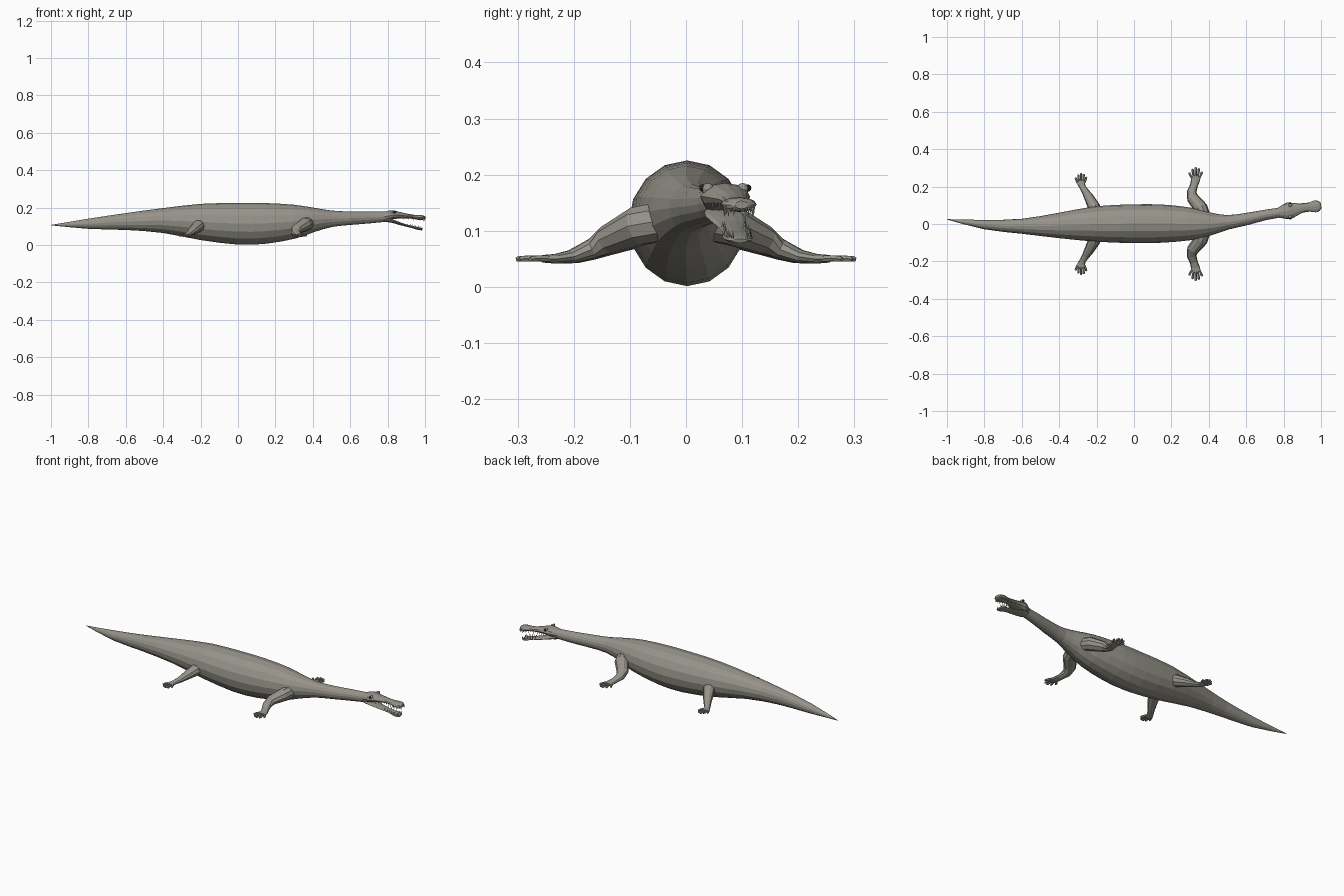
import bpy, bmesh, math
from mathutils import Vector, Matrix

if "Cube" in bpy.data.objects:
    bpy.data.objects.remove(bpy.data.objects["Cube"])


def material(name, rgb):
    m = bpy.data.materials.new(name)
    m.diffuse_color = (*rgb, 1)
    m.use_nodes = True
    m.node_tree.nodes["Principled BSDF"].inputs["Base Color"].default_value = m.diffuse_color
    return m


SKIN = material("skin", (0.30, 0.29, 0.25))
BLACK = material("eye_black", (0.015, 0.015, 0.015))
IVORY = material("tooth", (0.42, 0.41, 0.36))


def finish(name, bm, mat):
    bmesh.ops.recalc_face_normals(bm, faces=bm.faces)
    me = bpy.data.meshes.new(name)
    bm.to_mesh(me)
    bm.free()
    ob = bpy.data.objects.new(name, me)
    bpy.context.collection.objects.link(ob)
    me.materials.append(mat)
    return ob


def refine(secs, k):
    """Catmull-Rom subdivision of a section list (x, y, z, half width, half height)."""
    out = []
    for i in range(len(secs) - 1):
        a, b, c, d = (secs[min(max(j, 0), len(secs) - 1)] for j in (i - 1, i, i + 1, i + 2))
        for s in range(k):
            t = s / k
            out.append(tuple(0.5 * (2 * q + (r - p) * t + (2 * p - 5 * q + 4 * r - u) * t * t
                                    + (3 * q - p - 3 * r + u) * t ** 3)
                             for p, q, r, u in zip(a, b, c, d)))
    return out + [secs[-1]]


def loft(bm, secs, n):
    """Elliptical tube whose rings stand square to the path."""
    rings = []
    for i, (x, y, z, w, h) in enumerate(secs):
        t = (Vector(secs[min(i + 1, len(secs) - 1)][:3]) - Vector(secs[max(i - 1, 0)][:3])).normalized()
        side = Vector((0, 0, 1)).cross(t).normalized()
        up = t.cross(side)
        rings.append([bm.verts.new(Vector((x, y, z)) + side * w * math.cos(a) + up * h * math.sin(a))
                      for a in (2 * math.pi * k / n for k in range(n))])
    for r, s in zip(rings, rings[1:]):
        for k in range(n):
            bm.faces.new((r[k], r[(k + 1) % n], s[(k + 1) % n], s[k]))
    bm.faces.new(rings[0])
    bm.faces.new(rings[-1])


# Tail, trunk and neck: x, z top, z bottom, y left, y right
outline = [(-1, .107, .105, .026, .024), (-.8, .140, .086, .022, -.028),
           (-.6, .170, .080, .028, -.052), (-.4, .197, .064, .060, -.076),
           (-.2, .220, .027, .095, -.095), (0, .225, .002, .105, -.102),
           (.15, .224, .007, .104, -.1), (.3, .216, .034, .088, -.087),
           (.4, .201, .068, .064, -.064), (.5, .184, .096, .048, -.030),
           (.6, .179, .107, .059, -.007), (.7, .178, .115, .076, .020),
           (.81, .178, .126, .092, .040)]
bm = bmesh.new()
loft(bm, refine([(x, (l + r) / 2, (t + b) / 2, (l - r) / 2, (t - b) / 2)
                 for x, t, b, l, r in outline], 2), 16)
finish("body", bm, SKIN)

# Head with long upper jaw
upper = [(.765, .058, .150, .024, .024), (.795, .064, .154, .035, .026),
         (.825, .070, .161, .045, .024), (.86, .077, .159, .036, .018),
         (.90, .086, .155, .025, .013), (.94, .091, .150, .025, .011),
         (.968, .094, .147, .032, .013), (.99, .097, .146, .026, .012),
         (1.0, .099, .146, .012, .007)]
bm = bmesh.new()
loft(bm, refine(upper, 2), 12)
finish("head_upper_jaw", bm, SKIN)

# Dropped lower jaw
lower = [(.785, .063, .135, .030, .012), (.83, .070, .126, .036, .009),
         (.87, .079, .112, .029, .007), (.92, .087, .099, .022, .006),
         (.957, .092, .089, .027, .007), (.978, .095, .084, .023, .006),
         (.985, .096, .082, .012, .004)]
bm = bmesh.new()
loft(bm, refine(lower, 2), 10)
finish("lower_jaw", bm, SKIN)

# Teeth along both jaw edges
bm = bmesh.new()
for secs, d in ((upper, -1), (lower, 1)):
    for i, (x, y, z, w, h) in enumerate(refine(secs, 3)[8:-1]):
        for s in (-1, 1):
            size = .016 if i % 2 else .011
            m = (Matrix.Translation((x, y + s * w * .82, z + d * (h * .4 + size / 2)))
                 @ Matrix.Rotation(0 if d > 0 else math.pi, 4, 'X'))
            bmesh.ops.create_cone(bm, cap_ends=True, segments=5, radius1=.0026,
                                  radius2=.0003, depth=size, matrix=m)
finish("teeth", bm, IVORY)

# Eyes and brow bumps
for s, label in ((-1, "right"), (1, "left")):
    for name, r, off, z, mat in (("eye", .0065, .040, .176, BLACK), ("brow", .011, .031, .174, SKIN)):
        bm = bmesh.new()
        bmesh.ops.create_uvsphere(bm, u_segments=10, v_segments=6, radius=r,
                                  matrix=Matrix.Translation((.835, .070 + s * off, z)))
        finish(f"{label}_{name}", bm, mat)

# Sprawling legs with five toes
front = [(.375, .035, .118, .036, .036), (.357, .085, .108, .038, .036),
         (.313, .140, .083, .032, .026), (.308, .170, .067, .026, .018),
         (.320, .205, .054, .021, .012), (.328, .232, .050, .024, .009),
         (.330, .256, .050, .027, .007)]
rear = [(-.195, .035, .112, .028, .032), (-.213, .090, .100, .033, .032),
        (-.240, .140, .077, .026, .022), (-.258, .170, .062, .020, .015),
        (-.274, .195, .053, .017, .011), (-.281, .213, .050, .020, .009),
        (-.283, .232, .050, .023, .007)]
for name, secs, scale in (("front_leg", front, 1), ("rear_leg", rear, .84)):
    for s, label in ((-1, "right"), (1, "left")):
        bm = bmesh.new()
        loft(bm, secs, 10)
        px, py = secs[-1][0], secs[-1][1]
        for dx, dy in ((-.037, .018), (-.019, .038), (0, .047), (.019, .041), (.036, .022)):
            ax, ay, ex, ey = px + dx * .5, py - .012, px + dx * scale, py + dy * scale
            loft(bm, [(ax, ay, .050, .006, .006),
                      ((ax + ex) / 2, (ay + ey) / 2, .051, .0055, .006),
                      (ex - dx * .1, ey - .004, .050, .0065, .0055),
                      (ex, ey, .049, .004, .004)], 6)
        bmesh.ops.scale(bm, vec=(1, s, 1), verts=bm.verts)
        finish(f"{label}_{name}", bm, SKIN)
